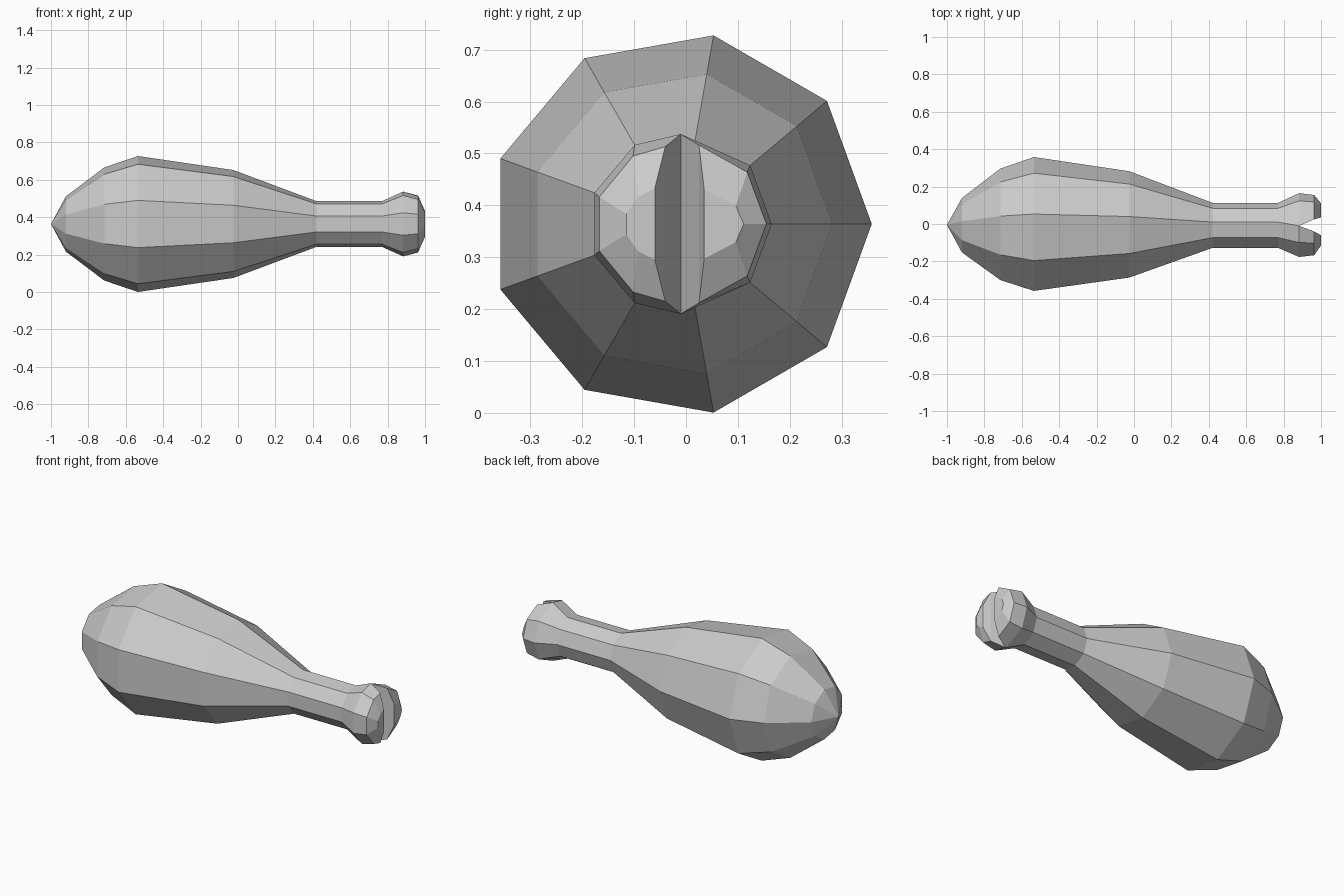
import bpy, bmesh, math

if "Cube" in bpy.data.objects:
    bpy.data.objects.remove(bpy.data.objects["Cube"])

CY, CZ, N = -0.011, 0.364, 9
bm = bmesh.new()


def ring(x, r):
    return [bm.verts.new((x, CY + r * math.cos(2 * math.pi * i / N),
                          CZ + r * math.sin(2 * math.pi * i / N))) for i in range(N)]


def bridge(a, b):
    n = len(a)
    for i in range(n):
        j = (i + 1) % n
        bm.faces.new((a[i], a[j], b[j], b[i]))


# Nine-sided club body and handle, along x
profile = [(-0.92, 0.15), (-0.715, 0.307), (-0.535, 0.369), (-0.025, 0.293),
           (0.42, 0.124), (0.77, 0.124), (0.883, 0.176)]
rings = [ring(x, r) for x, r in profile]
for a, b in zip(rings, rings[1:]):
    bridge(a, b)
tip = bm.verts.new((-1, -0.005, CZ))
for i in range(N):
    bm.faces.new((tip, rings[0][(i + 1) % N], rings[0][i]))

# Split knob: both halves share the bottom edge of the V-shaped slot
last = rings[-1]
for i in (2, 7):
    last[i].co.y = -0.01


def half(base, outer, inner):
    """outer / inner: (y, height above axis) for the upper points, top first."""
    prev = base
    for x, pts, on_axis in ((0.963, *outer), (1.0, *inner)):
        pos = [(y, h) for y, h in pts]
        mid = [(on_axis, 0)] if on_axis is not None else []
        loop = pos + mid + [(y, -h) for y, h in reversed(pos)]
        cur = [bm.verts.new((x, y, CZ + h)) for y, h in loop]
        bridge(prev, cur)
        prev = cur
    bm.faces.new(prev)


half([last[i] for i in (2, 1, 0, 8, 7)],
     ([(0.025, 0.152), (0.118, 0.10)], 0.155),
     ([(0.035, 0.067), (0.096, 0.035)], 0.111))
half([last[i] for i in (2, 3, 4, 5, 6, 7)],
     ([(-0.04, 0.149), (-0.102, 0.131), (-0.167, 0.052)], None),
     ([(-0.06, 0.069), (-0.092, 0.053), (-0.115, 0.02)], None))

bmesh.ops.recalc_face_normals(bm, faces=bm.faces[:])
mesh = bpy.data.meshes.new("club")
bm.to_mesh(mesh)
bm.free()
bpy.context.collection.objects.link(bpy.data.objects.new("club", mesh))
